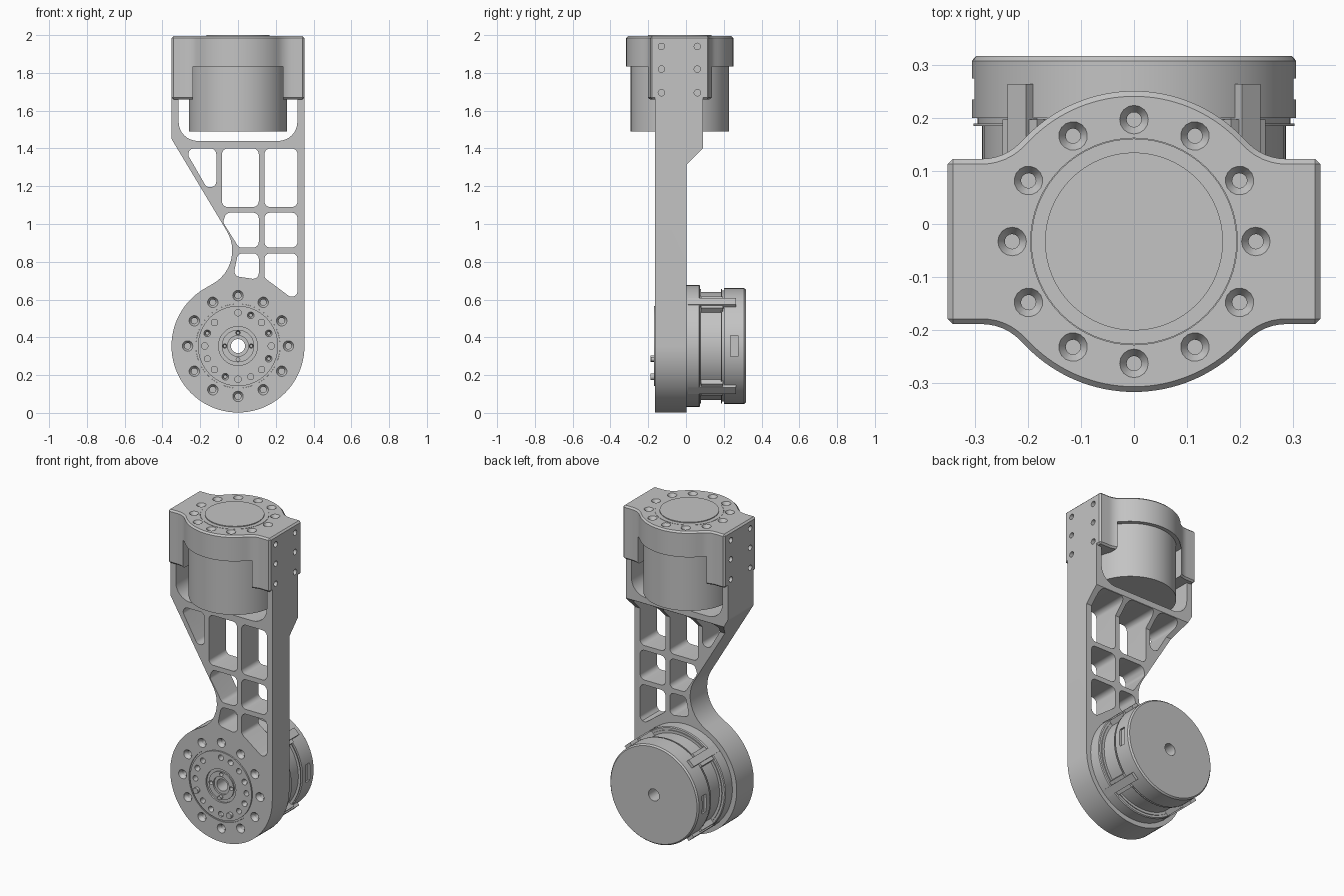
import bpy, bmesh
from math import pi, cos, sin, tan, radians
from mathutils import Vector, Matrix

if "Cube" in bpy.data.objects:
    bpy.data.objects.remove(bpy.data.objects["Cube"])

grey = bpy.data.materials.new("machined_grey")
grey.use_nodes = True
COLOUR = (0.55, 0.55, 0.55, 1)
grey.diffuse_color = COLOUR
grey.node_tree.nodes["Principled BSDF"].inputs["Base Color"].default_value = COLOUR

W = 0.352           # half width
HUB_Z = 0.354       # lower joint axis
CAP_Y = -0.033      # upper joint axis
CAP_TOP = 1.994
# Local z of parts turned to the lower axis points to +y
LOWER = Matrix.Translation((0, 0, HUB_Z)) @ Matrix.Rotation(-pi / 2, 4, "X")
UPPER = Matrix.Translation((0, CAP_Y, 0))
# Maps a profile (x, z) with depth to the world: local z becomes +y
FRONT = Matrix(((1, 0, 0, 0), (0, 0, 1, 0), (0, 1, 0, 0), (0, 0, 0, 1)))
# Maps a profile (y, z) with depth to the world: local z becomes +x
SIDE = Matrix(((0, 0, 1, 0), (1, 0, 0, 0), (0, 1, 0, 0), (0, 0, 0, 1)))


def finish(bm, name, matrix=Matrix()):
    bmesh.ops.remove_doubles(bm, verts=bm.verts, dist=1e-5)
    bm.transform(matrix)
    bm.normal_update()
    bmesh.ops.recalc_face_normals(bm, faces=bm.faces)
    if bm.calc_volume(signed=True) < 0:
        bmesh.ops.reverse_faces(bm, faces=bm.faces)
    mesh = bpy.data.meshes.new(name)
    bm.to_mesh(mesh)
    bm.free()
    mesh.materials.append(grey)
    ob = bpy.data.objects.new(name, mesh)
    bpy.context.collection.objects.link(ob)
    return ob


def arc(radius, start, end, steps, centre=(0, 0)):
    angles = [radians(start + (end - start) * i / steps) for i in range(steps + 1)]
    return [(centre[0] + radius * cos(a), centre[1] + radius * sin(a)) for a in angles]


def fillet(points, steps=6):
    """Round each corner (x, y, radius) of a closed outline."""
    out = []
    for i, p in enumerate(points):
        c = Vector(p[:2])
        radius = p[2] if len(p) > 2 else 0
        if not radius:
            out.append(tuple(c))
            continue
        u = (Vector(points[i - 1][:2]) - c).normalized()
        v = (Vector(points[(i + 1) % len(points)][:2]) - c).normalized()
        half = u.angle(v) / 2
        middle = c + (u + v).normalized() * radius / sin(half)
        a = c + u * radius / tan(half) - middle
        b = c + v * radius / tan(half) - middle
        for k in range(steps + 1):
            out.append(tuple(middle + a.lerp(b, k / steps).normalized() * radius))
    return out


def prism(name, outline, low, high, matrix=Matrix()):
    bm = bmesh.new()
    bottom = [bm.verts.new((x, y, low)) for x, y in outline]
    top = [bm.verts.new((x, y, high)) for x, y in outline]
    bm.faces.new(bottom[::-1])
    bm.faces.new(top)
    for i in range(len(outline)):
        bm.faces.new((bottom[i - 1], bottom[i], top[i], top[i - 1]))
    return finish(bm, name, matrix)


def box(name, low, high, matrix=Matrix()):
    (x0, y0, z0), (x1, y1, z1) = low, high
    return prism(name, [(x0, y0), (x1, y0), (x1, y1), (x0, y1)], z0, z1, matrix)


def lathe(name, profile, matrix=Matrix(), steps=64):
    """Spin a closed (radius, height) profile about local z."""
    bm = bmesh.new()
    verts = [bm.verts.new((r, 0, h)) for r, h in profile]
    edges = [bm.edges.new((verts[i - 1], v)) for i, v in enumerate(verts)
             if profile[i - 1][0] + profile[i][0] > 0]
    bmesh.ops.spin(bm, geom=verts + edges, cent=(0, 0, 0), axis=(0, 0, 1),
                   angle=2 * pi, steps=steps)
    return finish(bm, name, matrix)


def apply(ob):
    bpy.context.view_layer.update()
    evaluated = ob.evaluated_get(bpy.context.evaluated_depsgraph_get())
    ob.data = bpy.data.meshes.new_from_object(evaluated)
    ob.modifiers.clear()


def cut(ob, cutters):
    for cutter in cutters:
        mod = ob.modifiers.new("cut", "BOOLEAN")
        mod.operation, mod.solver, mod.object = "DIFFERENCE", "EXACT", cutter
    apply(ob)
    for cutter in cutters:
        bpy.data.objects.remove(cutter)


def holes(matrix, ring, count, outer, inner, top, depth, turn=0.0):
    """Ring of countersunk holes sunk towards local -z from height top."""
    profile = [(0, top + 0.02), (outer, top + 0.02), (outer, top),
               (inner, top - 0.02), (inner, top - depth), (0, top - depth)]
    return [lathe("hole", profile, matrix @ Matrix.Rotation(2 * pi * (i + turn) / count, 4, "Z")
                  @ Matrix.Translation((ring, 0, 0)), 16) for i in range(count)]


def smooth(ob):
    bpy.ops.object.select_all(action="DESELECT")
    ob.select_set(True)
    bpy.context.view_layer.objects.active = ob
    bpy.ops.object.shade_smooth_by_angle(angle=radians(30))


# Arm: fork, truss and round end in one plate
disc = arc(W, 0, -240, 60, (0, HUB_Z))
arm = prism("arm", fillet([(W, 1.67)] + disc + [
    (0.046, 0.787, 0.2), (-W, 1.45, 0.03), (-W, 1.67), (-0.314, 1.67),
    (-0.314, 1.44, 0.1), (0.314, 1.44, 0.1), (0.314, 1.67)], 10), -0.165, 0.09, FRONT)

# Windows between the truss ribs
R = 0.03
windows = [
    [(-0.285, 1.4), (-0.115, 1.4), (-0.115, 1.195), (-0.167, 1.195)],
    [(-0.085, 1.4), (0.11, 1.4), (0.11, 1.09), (-0.085, 1.09)],
    [(0.14, 1.4), (0.315, 1.4), (0.315, 1.09), (0.14, 1.09)],
    [(-0.062, 1.06), (0.11, 1.06), (0.11, 0.875), (0.005, 0.875), (-0.08, 1.01)],
    [(0.14, 1.06), (0.315, 1.06), (0.315, 0.875), (0.14, 0.875)],
    [(0.0, 0.845), (0.11, 0.845), (0.11, 0.705), (-0.025, 0.725)],
    [(0.14, 0.845), (0.315, 0.845), (0.315, 0.585), (0.14, 0.715)]]
cutters = [prism("window", fillet([(x, z, R) for x, z in w]), -0.3, 0.3, FRONT)
           for w in windows]
# Thin the back of the plate below the fork
cutters.append(prism("back_relief", [(0.003, -0.1), (0.2, -0.1), (0.2, 1.512), (0.003, 1.315)],
                     -0.5, 0.5, SIDE))
cutters.append(lathe("hub_bore", [(0, -0.3), (0.223, -0.3), (0.223, 0.2), (0, 0.2)], LOWER))
FACE = LOWER @ Matrix.Rotation(pi, 4, "X")      # faces the front
cutters += holes(FACE, 0.267, 12, 0.028, 0.016, 0.165, 0.06)
cut(arm, cutters)

# Front hub with its rings and bolt circles
hub = lathe("front_hub", [
    (0.037, -0.155), (0.055, -0.155), (0.055, -0.166), (0.086, -0.166), (0.086, -0.158),
    (0.103, -0.158), (0.103, -0.169), (0.212, -0.169), (0.212, -0.16), (0.2225, -0.16),
    (0.2225, -0.01), (0.037, -0.01)], LOWER)
cut(hub, holes(FACE, 0.176, 8, 0.017, 0.017, 0.169, 0.04)
    + holes(FACE, 0.176, 8, 0.018, 0.009, 0.169, 0.04, 0.5)
    + holes(FACE, 0.07, 4, 0.012, 0.008, 0.166, 0.04))

# Lower motor housing
motor = lathe("lower_motor", [
    (0.037, -0.02), (0.3, -0.02), (0.322, 0.002), (0.322, 0.07), (0.317, 0.075),
    (0.303, 0.075), (0.303, 0.19), (0.295, 0.19), (0.295, 0.2),
    (0.306, 0.2), (0.306, 0.308), (0.298, 0.317), (0.037, 0.317)], LOWER, 96)
slots = []
for i in range(4):
    turn = LOWER @ Matrix.Rotation(i * pi / 2, 4, "Z")
    # Recessed band between the clips
    slots.append(prism("recess", arc(0.287, -40, 40, 16) + arc(0.4, 40, -40, 16),
                       0.08, 0.185, turn))
    if i % 2 == 0:
        slots.append(box("slot", (0.29, -0.055, 0.235), (0.4, 0.055, 0.275), turn))
cut(motor, slots)

# Clips holding the motor housing together
clips = []
for i, angle in enumerate((47, 133, 227, 313)):
    turn = LOWER @ Matrix.Rotation(radians(angle), 4, "Z")
    clips.append(box("motor_clip_%d" % (i + 1), (0.27, -0.024, 0.01),
                     (0.324, 0.024, 0.264), turn))
    clips.append(box("clip_foot_%d" % (i + 1), (0.27, -0.045, 0.08),
                     (0.316, 0.045, 0.197), turn))

# Upper bracket: round cap with two side cheeks
quarter = [(W, 0.156), (0.245, 0.156, 0.1)]
half = quarter + arc(0.284, 45, 135, 32) + [(-x, *rest) for x, *rest in reversed(quarter)]
outline = half + [(-p[0], -p[1], *p[2:]) for p in half]
bracket = prism("upper_bracket", fillet(outline), 1.66, CAP_TOP, UPPER)
bevel = bracket.modifiers.new("edge", "BEVEL")
bevel.width, bevel.segments, bevel.use_clamp_overlap = 0.01, 1, False
bevel.limit_method, bevel.angle_limit = "ANGLE", radians(50)
apply(bracket)
bolts = [box("cheek_gap", (-0.237, -0.6, 1.5), (0.237, 0.6, 1.835))]
bolts += holes(UPPER, 0.23, 12, 0.027, 0.014, CAP_TOP, 0.05)
for side in (-1, 1):
    for y in (-0.13, 0.06):
        for z in (1.695, 1.82, 1.94):
            place = Matrix.Translation((0, y, z)) @ Matrix.Rotation(side * pi / 2, 4, "Y")
            bolts += holes(place, 0, 1, 0.017, 0.017, W, 0.04)
bolts.append(lathe("seat", [(0, 1.985), (0.195, 1.985), (0.195, 2.1), (0, 2.1)], UPPER))
cut(bracket, bolts)

# Upper motor can, retaining ring and cover disc
can = lathe("upper_motor", [(0, 1.49), (0.26, 1.49), (0.26, 1.9), (0, 1.9)], UPPER, 96)
ring = lathe("retaining_ring", [(0.165, 1.97), (0.194, 1.97), (0.194, 1.995), (0.165, 1.995)], UPPER)
cover = lathe("cover_disc", [(0, 1.97), (0.168, 1.97), (0.168, 2.0), (0, 2.0)], UPPER)

for part in [arm, hub, motor, bracket, can, ring, cover] + clips:
    smooth(part)
